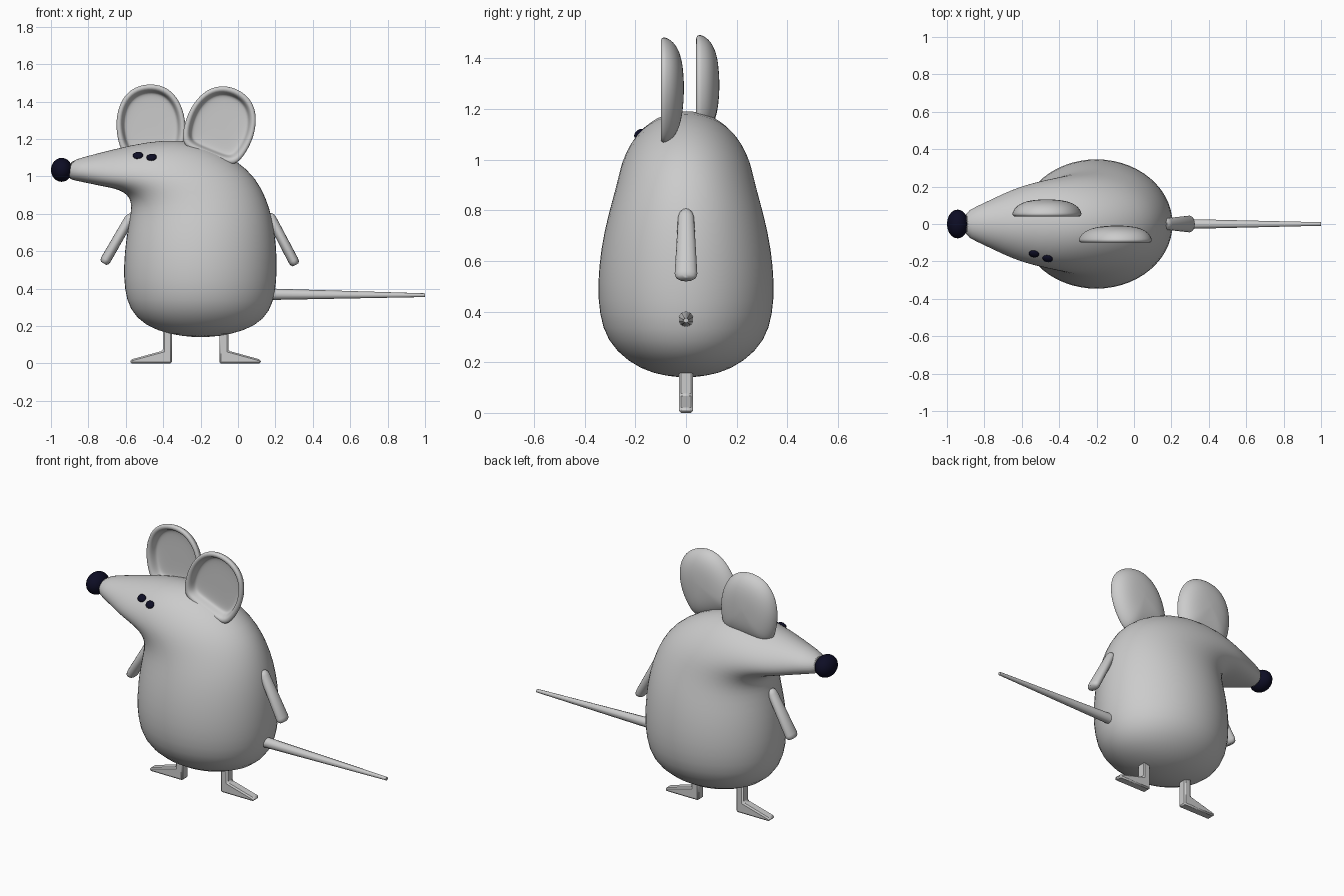
import bpy, bmesh, math
from mathutils import Vector, Matrix

if "Cube" in bpy.data.objects:
    bpy.data.objects.remove(bpy.data.objects["Cube"])


def material(name, rgb):
    m = bpy.data.materials.new(name)
    m.use_nodes = True
    m.diffuse_color = (*rgb, 1)
    m.node_tree.nodes["Principled BSDF"].inputs["Base Color"].default_value = (*rgb, 1)
    return m


grey = material("soft_grey", (0.6, 0.6, 0.6))
navy = material("dark_navy", (0.004, 0.004, 0.018))


def finish(name, bm, mat, angle=40):
    bmesh.ops.recalc_face_normals(bm, faces=bm.faces)
    me = bpy.data.meshes.new(name)
    bm.to_mesh(me)
    bm.free()
    me.materials.append(mat)
    ob = bpy.data.objects.new(name, me)
    bpy.context.collection.objects.link(ob)
    bpy.ops.object.select_all(action='DESELECT')
    ob.select_set(True)
    bpy.context.view_layer.objects.active = ob
    bpy.ops.object.shade_smooth_by_angle(angle=math.radians(angle))
    return ob


def loft(name, rings, mat, angle=40):
    """Skin a list of rings and cap both ends."""
    bm = bmesh.new()
    loops = [[bm.verts.new(p) for p in ring] for ring in rings]
    for a, b in zip(loops, loops[1:]):
        for i in range(len(a)):
            j = (i + 1) % len(a)
            bm.faces.new((a[i], a[j], b[j], b[i]))
    bm.faces.new(loops[0])
    bm.faces.new(loops[-1])
    return finish(name, bm, mat, angle)


def ellipsoid(name, centre, radii, mat, rot=Matrix()):
    bm = bmesh.new()
    mtx = Matrix.Translation(centre) @ rot @ Matrix.Diagonal((*radii, 1))
    bmesh.ops.create_uvsphere(bm, u_segments=20, v_segments=12, radius=1, matrix=mtx)
    return finish(name, bm, mat)


# Body and snout: rings fan around the chin (front x, z, back x, z, half width, skew)
SECTIONS = [
    (-.23, .14, -.17, .14, .025, 1), (-.36, .153, -.04, .153, .13, 1),
    (-.5, .2, .1, .2, .23, 1), (-.585, .29, .175, .28, .315, 1),
    (-.61, .4, .203, .38, .345, 1), (-.615, .52, .212, .5, .352, 1),
    (-.602, .66, .207, .64, .338, 1), (-.582, .77, .188, .77, .312, 1),
    (-.572, .83, .155, .88, .288, 1.05), (-.575, .872, .1, .99, .27, 1.15),
    (-.595, .903, 0, 1.085, .256, 1.25), (-.625, .922, -.15, 1.165, .237, 1.4),
    (-.66, .935, -.31, 1.2, .216, 1.5), (-.72, .947, -.48, 1.187, .187, 1.45),
    (-.8, .963, -.66, 1.147, .137, 1.3), (-.87, .978, -.82, 1.105, .092, 1.1),
    (-.91, .985, -.91, 1.08, .06, 1),
]


def body_ring(ax, az, bx, bz, width, skew, n=28):
    ring = []
    for i in range(n):
        t = math.tau * i / n
        u = ((1 - math.cos(t)) / 2) ** skew
        ring.append((ax + (bx - ax) * u, width * math.sin(t), az + (bz - az) * u))
    return ring


body = loft("body", [body_ring(*s) for s in SECTIONS], grey, 60)

# Eyes sit on the skin of the head, nose on the snout tip
for name, x, z in (("front_eye", -.535, 1.112), ("rear_eye", -.462, 1.102)):
    hit, point, normal, _ = body.ray_cast(Vector((x, -1, z)), Vector((0, 1, 0)))
    rot = normal.to_track_quat('Z', 'Y').to_matrix().to_4x4()
    ellipsoid(name, point, (.028, .023, .014), navy, rot)
ellipsoid("nose", (-.943, 0, 1.035), (.057, .077, .064), navy)

sub = body.modifiers.new("smooth", 'SUBSURF')
sub.levels = sub.render_levels = 1

# Ears: rounded shells with a rolled rim and a hollow facing the front
EAR_OUTLINE = [(0, .385), (.09, .365), (.155, .3), (.187, .2), (.185, .1), (.165, .02),
               (.13, -.012), (.06, -.015)]
EAR_PROFILE = [(.05, .09), (.45, .086), (.75, .07), (.92, .045), (.985, .022), (1, .01),
               (.97, 0), (.91, -.003), (.85, .003), (.81, .02), (.78, .04), (.72, .05),
               (.4, .052), (.05, .052)]


def ear(name, x, y, z, tilt):
    half = [Vector(p) for p in EAR_OUTLINE]
    outline = half + [Vector((-p.x, p.y)) for p in reversed(half[1:])]
    mid = Vector((0, .18))
    place = Matrix.Translation((x, y, z)) @ Matrix.Rotation(math.radians(tilt), 4, 'Y')
    rings = []
    for scale, depth in EAR_PROFILE:
        flat = [mid + (p - mid) * scale for p in outline]
        rings.append([place @ Vector((p.x, depth, p.y)) for p in flat])
    ob = loft(name, rings, grey, 80)
    s = ob.modifiers.new("smooth", 'SUBSURF')
    s.levels = s.render_levels = 2


ear("left_ear", -.455, .042, 1.115, -4)
ear("right_ear", -.155, -.098, 1.118, 22)


# Tapered limbs in the middle plane: stations of (x, z, in-plane radius, y radius)
def limb(name, stations, n):
    first, last = Vector(stations[0][:2]), Vector(stations[-1][:2])
    d = (last - first).normalized()
    side = Vector((-d.y, d.x))
    rings = []
    for x, z, r, w in stations:
        ring = []
        for i in range(n):
            t = math.tau * i / n
            p = Vector((x, z)) + side * r * math.cos(t)
            ring.append((p.x, w * math.sin(t), p.y))
        rings.append(ring)
    loft(name, rings, grey, 50)


def arm(name, x0, z0, x1, z1):
    stations = []
    for f, k in ((0, .5), (.04, .85), (.1, 1), (.92, 1), (.97, .88), (1, .6)):
        stations.append((x0 + (x1 - x0) * f, z0 + (z1 - z0) * f,
                         k * (.026 + .002 * f), k * (.03 + .016 * f)))
    limb(name, stations, 16)


arm("rear_arm", .165, .8, .308, .527)
arm("front_arm", -.568, .795, -.718, .535)
limb("tail", [(.15, .37, .031, .031), (1, .365, .01, .01)], 10)


# Legs: upright post with a wedge foot, toes pointing away from each other
def leg(name, heel, direction):
    profile = [(0, 0), (.222, 0), (.222, .02), (.048, .068), (.048, .2), (0, .2)]
    rings = [[(heel + direction * x, y, z) for x, z in profile] for y in (-.028, .028)]
    ob = loft(name, rings, grey, 30)
    bev = ob.modifiers.new("soft_edges", 'BEVEL')
    bev.width, bev.segments = .008, 1


leg("front_leg", -.354, -1)
leg("rear_leg", -.1, 1)
